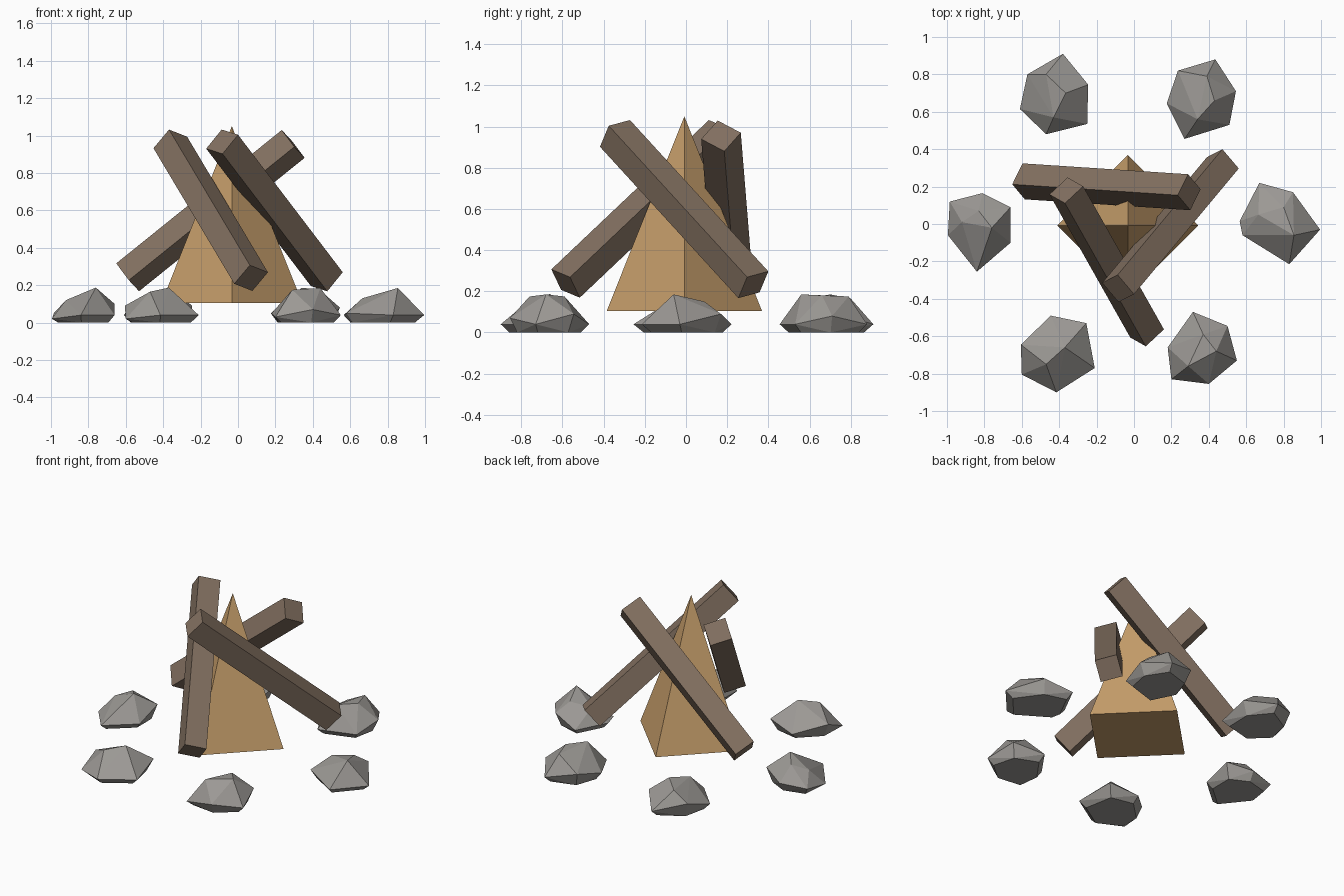
import bpy, bmesh, math
from mathutils import Vector

if "Cube" in bpy.data.objects:
    bpy.data.objects.remove(bpy.data.objects["Cube"])


def material(name, rgb):
    m = bpy.data.materials.new(name)
    m.diffuse_color = (*rgb, 1)
    m.use_nodes = True
    m.node_tree.nodes["Principled BSDF"].inputs["Base Color"].default_value = m.diffuse_color
    return m


TAN = material("tan", (0.57, 0.345, 0.148))
BROWN = material("brown", (0.225, 0.162, 0.118))
GREY = material("grey", (0.33, 0.316, 0.298))


def hull(name, points, mat):
    """Flat-faced solid wrapped around a few corner points."""
    bm = bmesh.new()
    verts = [bm.verts.new(p) for p in points]
    bmesh.ops.convex_hull(bm, input=verts)
    bmesh.ops.delete(bm, geom=[v for v in bm.verts if not v.link_faces], context='VERTS')
    bmesh.ops.dissolve_limit(bm, angle_limit=math.radians(1), verts=bm.verts, edges=bm.edges)
    bmesh.ops.recalc_face_normals(bm, faces=bm.faces)
    me = bpy.data.meshes.new(name)
    bm.to_mesh(me)
    bm.free()
    me.materials.append(mat)
    ob = bpy.data.objects.new(name, me)
    bpy.context.collection.objects.link(ob)
    return ob


def log(name, low, high, side, size=0.138):
    """Square beam between two end centres, rolled towards the side vector."""
    low, high = Vector(low), Vector(high)
    axis = (low - high).normalized()
    side = Vector(side)
    u = (side - axis * side.dot(axis)).normalized() * size / 2
    v = axis.cross(u)
    hull(name, [c + u * a + v * b for c in (low, high) for a in (-1, 1) for b in (-1, 1)], BROWN)


def rock(name, outline, heights, tops):
    """Boulder: inset flat base, wide rim and a few peak points."""
    n = len(outline)
    cx = sum(p[0] for p in outline) / n
    cy = sum(p[1] for p in outline) / n
    base = [(cx + (x - cx) * 0.8, cy + (y - cy) * 0.8, 0) for x, y in outline]
    rim = [(x, y, z) for (x, y), z in zip(outline, heights)]
    hull(name, base + rim + tops, GREY)


# Flame: four-sided pyramid with its corners on the axes
cx, cy, r = -0.033, -0.008, 0.377
hull("flame", [(cx, cy, 1.05)] + [
    (cx + r * math.cos(i * math.pi / 2), cy + r * math.sin(i * math.pi / 2), 0.105)
    for i in range(4)], TAN)

# Leaning logs
log("back_log", (-0.59, 0.228, 0.242), (0.295, 0.17, 0.955), (-0.055, -0.11, 0.057))
log("left_log", (0.07, -0.585, 0.238), (-0.362, 0.18, 0.963), (0.09, 0.085, -0.035))
log("right_log", (0.475, 0.327, 0.232), (-0.085, -0.345, 0.967), (0.085, -0.105, -0.025))

# Ring of rocks
rock("rock_back_left",
     [(-.38, .91), (-.245, .745), (-.25, .535), (-.47, .48), (-.61, .615), (-.57, .80)],
     (.04, .09, .04, .06, .04, .10),
     [(-.47, .80, .165), (-.365, .70, .185), (-.43, .57, .16)])
rock("rock_back_right",
     [(.435, .88), (.545, .71), (.51, .53), (.27, .455), (.175, .645), (.235, .82)],
     (.04, .08, .04, .04, .05, .09),
     [(.39, .79, .175), (.43, .66, .18), (.34, .56, .185)])
rock("rock_right",
     [(.67, .22), (.85, .17), (.995, -.03), (.83, -.215), (.58, -.06), (.565, .015)],
     (.04, .09, .04, .04, .05, .04),
     [(.855, -.06, .185), (.665, .05, .13), (.80, .09, .15)])
rock("rock_front_right",
     [(.315, -.47), (.50, -.545), (.55, -.73), (.40, -.855), (.20, -.83), (.18, -.66)],
     (.04, .09, .04, .07, .03, .05),
     [(.44, -.68, .185), (.29, -.76, .175), (.37, -.59, .175)])
rock("rock_front_left",
     [(-.445, -.49), (-.255, -.53), (-.21, -.77), (-.415, -.90), (-.60, -.805), (-.605, -.645)],
     (.04, .08, .04, .04, .02, .09),
     [(-.37, -.66, .187), (-.47, -.75, .165)])
rock("rock_left",
     [(-.81, .165), (-.66, .09), (-.66, -.10), (-.84, -.255), (-.995, -.06), (-.985, .12)],
     (.06, .10, .04, .04, .02, .05),
     [(-.76, -.02, .187), (-.92, .01, .12), (-.83, .07, .155)])
